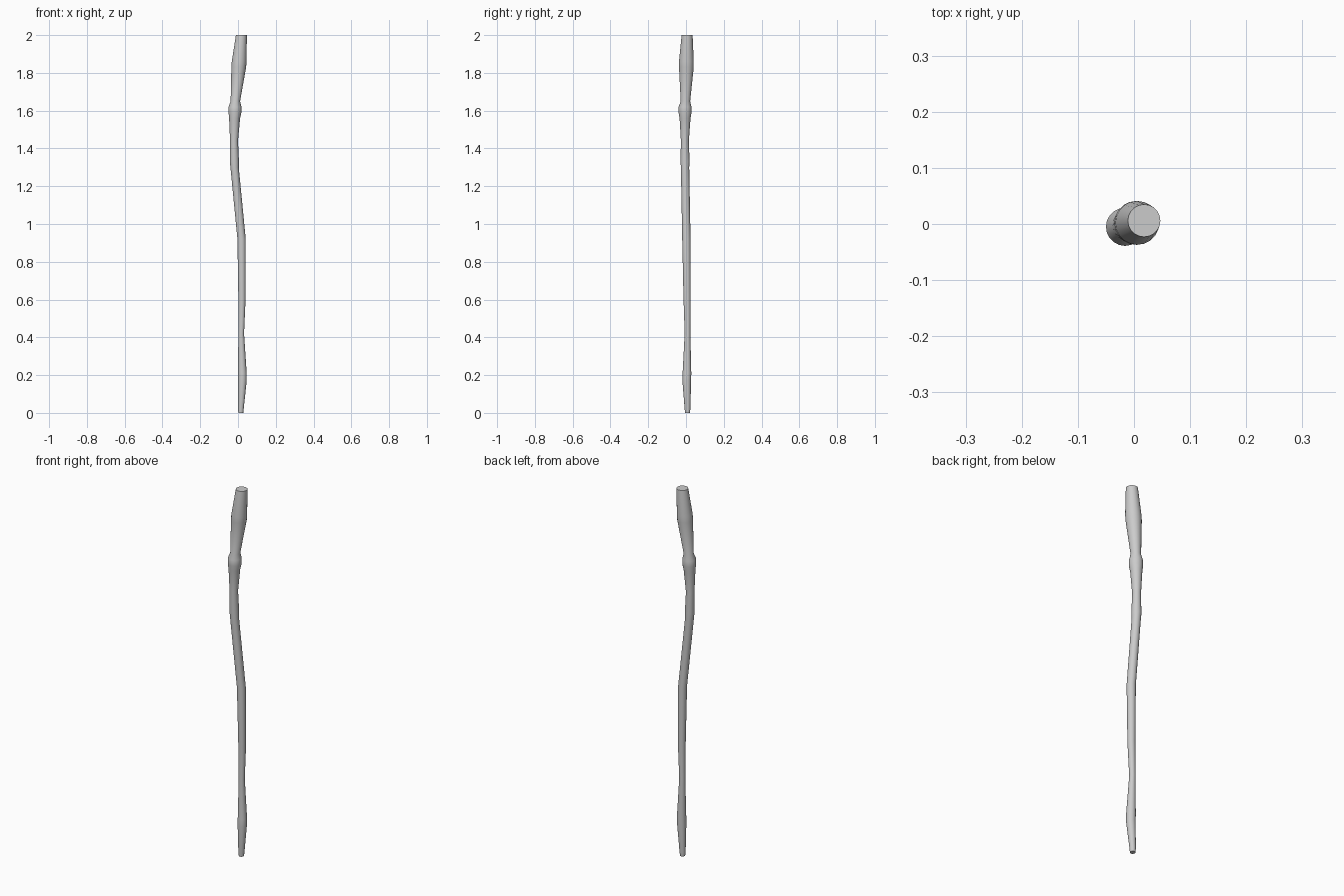
import bpy, bmesh, math

SIDES = 20
# Centreline and radius of the crooked staff: z, x, y, radius
rings = [
    (0.00, 0.015, 0.008, 0.013),
    (0.02, 0.015, 0.008, 0.015),
    (0.17, 0.023, 0.004, 0.023),
    (0.21, 0.023, 0.005, 0.023),
    (0.42, 0.017, 0.008, 0.015),
    (0.60, 0.021, 0.006, 0.019),
    (0.92, 0.019, 0.002, 0.022),
    (1.30, -0.018, -0.005, 0.022),
    (1.33, -0.019, -0.005, 0.024),
    (1.44, -0.021, -0.006, 0.021),
    (1.56, -0.018, -0.005, 0.029),
    (1.59, -0.016, -0.005, 0.034),
    (1.62, -0.016, -0.005, 0.034),
    (1.65, -0.014, -0.003, 0.025),
    (1.83, 0.004, 0.002, 0.039),
    (1.86, 0.006, 0.002, 0.039),
    (2.00, 0.018, 0.006, 0.029),
]

# Loft round rings along the centreline and close both ends
bm = bmesh.new()
loops = []
for z, x, y, r in rings:
    loops.append([bm.verts.new((x + r * math.cos(a), y + r * math.sin(a), z))
                  for a in (2 * math.pi * i / SIDES for i in range(SIDES))])
for low, high in zip(loops, loops[1:]):
    for i in range(SIDES):
        j = (i + 1) % SIDES
        bm.faces.new((low[i], low[j], high[j], high[i]))
bm.faces.new(loops[0][::-1])
bm.faces.new(loops[-1])

mesh = bpy.data.meshes.new("wooden_staff")
bm.to_mesh(mesh)
bm.free()
staff = bpy.data.objects.new("wooden_staff", mesh)
bpy.context.collection.objects.link(staff)

# Smooth sides, sharp end caps
bpy.context.view_layer.objects.active = staff
staff.select_set(True)
bpy.ops.object.shade_smooth_by_angle(angle=math.radians(40))
